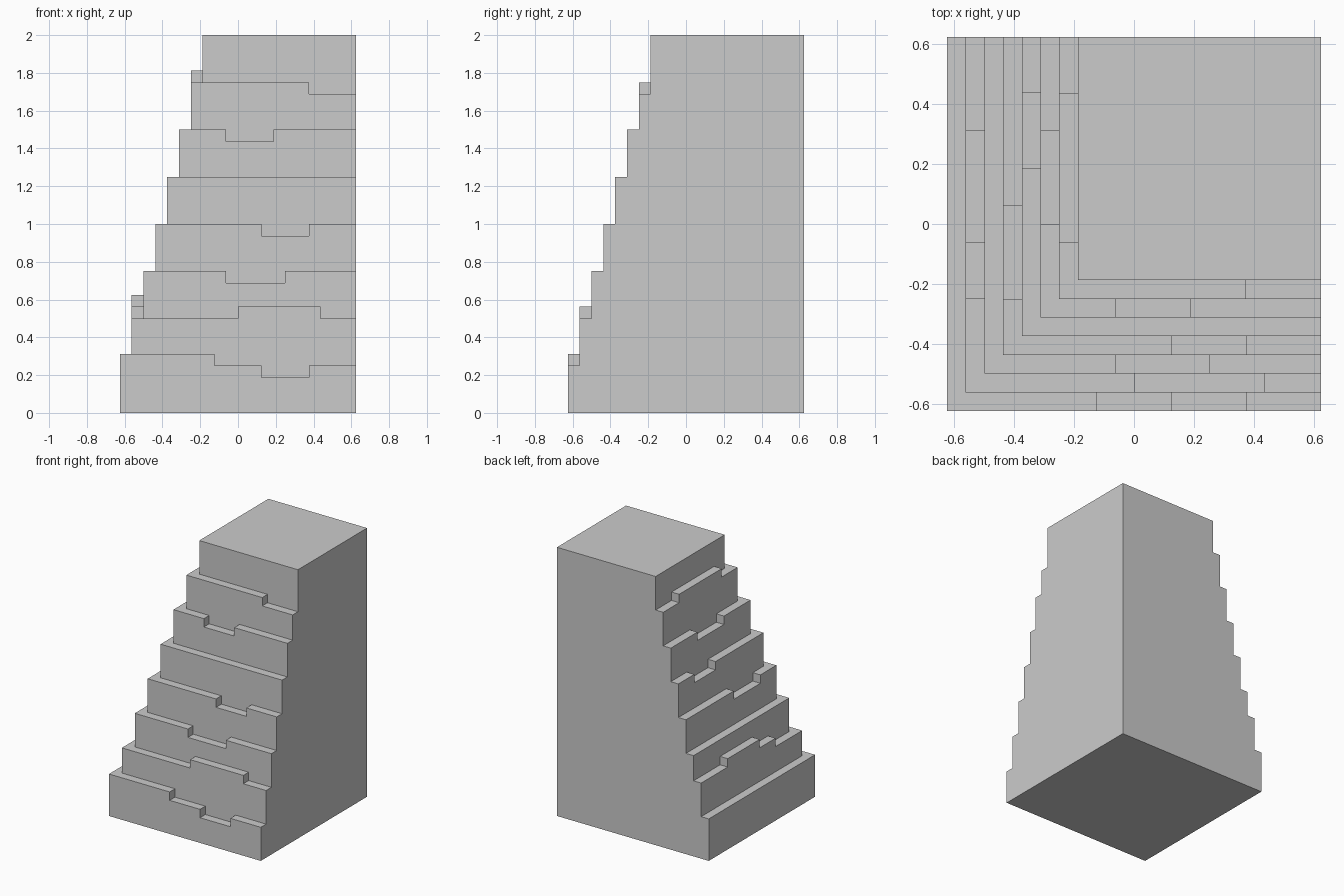
import bpy, bmesh, math

if "Cube" in bpy.data.objects:
    bpy.data.objects.remove(bpy.data.objects["Cube"])

U = 1 / 16        # one block unit
N = 20            # footprint is N x N units
TOP = 32          # plateau height in units

# Height of each terrace, from the outside in
tiers = [5, 8, 12, 16, 20, 24, 28]
# Raised or lowered runs per terrace: (start, end, height)
front_runs = {
    0: [(8, 12, 4), (12, 16, 3), (16, 20, 4)],
    1: [(10, 17, 9)],
    2: [(9, 14, 11)],
    3: [(12, 16, 15)],
    5: [(9, 13, 23)],
    6: [(16, 20, 27)],
}
left_runs = {
    1: [(6, 9, 9), (9, 15, 10), (15, 20, 9)],
    3: [(6, 11, 15)],
    4: [(13, 17, 19)],
    5: [(10, 15, 23)],
    6: [(9, 17, 29)],
}


def height(x, y):
    """Column height in units; zero outside the footprint."""
    if not (0 <= x < N and 0 <= y < N):
        return 0
    tier = min(x, y)
    if tier >= len(tiers):
        return TOP
    runs, along = (front_runs, x) if y < x else (left_runs, y)
    for start, end, h in runs.get(tier, []):
        if start <= along < end:
            return h
    return tiers[tier]


bm = bmesh.new()


def quad(*corners):
    bm.faces.new([bm.verts.new(((x - N / 2) * U, (y - N / 2) * U, z * U))
                  for x, y, z in corners])


for x in range(N):
    for y in range(N):
        h = height(x, y)
        # Underside and tread
        quad((x, y, 0), (x, y + 1, 0), (x + 1, y + 1, 0), (x + 1, y, 0))
        quad((x, y, h), (x + 1, y, h), (x + 1, y + 1, h), (x, y + 1, h))
        # Risers and outer walls wherever the neighbour is lower
        sides = [((0, -1), (x, y), (x + 1, y)),
                 ((1, 0), (x + 1, y), (x + 1, y + 1)),
                 ((0, 1), (x + 1, y + 1), (x, y + 1)),
                 ((-1, 0), (x, y + 1), (x, y))]
        for (dx, dy), a, b in sides:
            for z in range(height(x + dx, y + dy), h):
                quad((*a, z), (*b, z), (*b, z + 1), (*a, z + 1))

# Weld the unit faces and merge them into clean flat faces
bmesh.ops.remove_doubles(bm, verts=bm.verts, dist=U / 100)
bmesh.ops.dissolve_limit(bm, angle_limit=math.radians(1),
                         verts=bm.verts, edges=bm.edges)
bmesh.ops.recalc_face_normals(bm, faces=bm.faces)

mesh = bpy.data.meshes.new("terraced_cliff")
bm.to_mesh(mesh)
bm.free()
bpy.context.collection.objects.link(bpy.data.objects.new("terraced_cliff", mesh))
